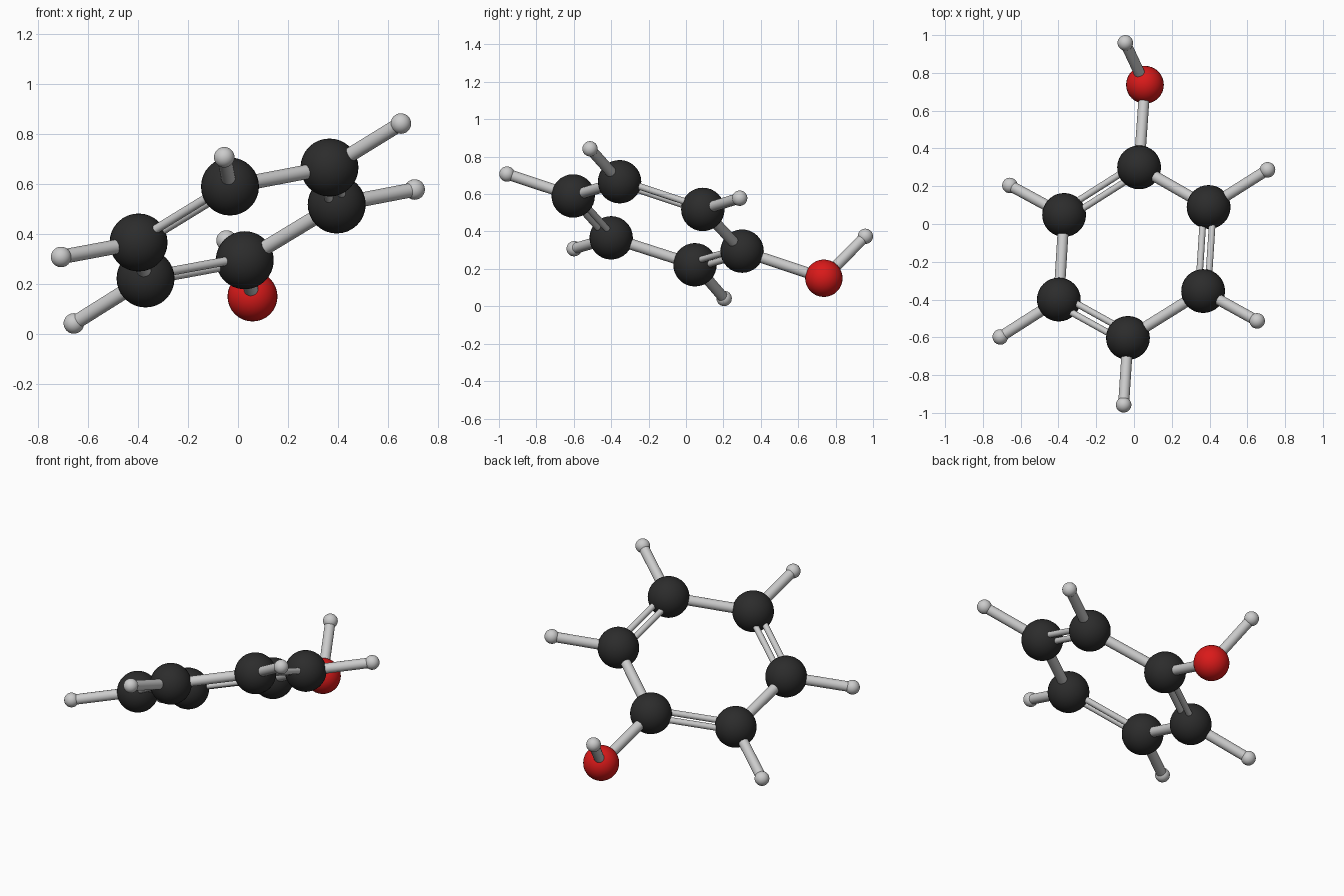
import bpy
from mathutils import Vector

if "Cube" in bpy.data.objects:
    bpy.data.objects.remove(bpy.data.objects["Cube"])


def material(name, rgb):
    m = bpy.data.materials.new(name)
    m.diffuse_color = (*rgb, 1)
    m.use_nodes = True
    m.node_tree.nodes["Principled BSDF"].inputs["Base Color"].default_value = m.diffuse_color
    return m


BLACK = material("carbon_black", (0.025, 0.025, 0.025))
RED = material("oxygen_red", (0.7, 0.01, 0.01))


def atom(name, pos, radius, mat=None):
    bpy.ops.mesh.primitive_uv_sphere_add(segments=32, ring_count=16, radius=radius, location=pos)
    ob = bpy.context.object
    ob.name = name
    bpy.ops.object.shade_smooth()
    if mat:
        ob.data.materials.append(mat)


def rod(name, a, b, radius):
    d = b - a
    bpy.ops.mesh.primitive_cylinder_add(vertices=24, radius=radius, depth=d.length, location=(a + b) / 2)
    ob = bpy.context.object
    ob.name = name
    ob.rotation_mode = 'QUATERNION'
    ob.rotation_quaternion = d.to_track_quat('Z', 'Y')
    bpy.ops.object.shade_smooth_by_angle()


# Atom centres: six ring carbons, oxygen, hydrogens
ring = [Vector(p) for p in (
    (0.027, 0.30, 0.295), (0.395, 0.09, 0.518), (0.366, -0.355, 0.666),
    (-0.032, -0.603, 0.59), (-0.398, -0.40, 0.366), (-0.37, 0.048, 0.222))]
oxygen = Vector((0.058, 0.737, 0.15))
hydroxyl = Vector((-0.046, 0.959, 0.374))
ring_h = [Vector(p) for p in (
    (0.707, 0.287, 0.578), (0.652, -0.513, 0.842), (-0.055, -0.957, 0.707),
    (-0.708, -0.598, 0.308), (-0.657, 0.204, 0.042))]

for i, p in enumerate(ring):
    atom(f"carbon_{i + 1}", p, 0.116, BLACK)
atom("oxygen", oxygen, 0.10, RED)
for i, p in enumerate(ring_h + [hydroxyl]):
    atom(f"hydrogen_{i + 1}", p, 0.041)

# Ring bonds: alternating single and double, pairs lying in the ring plane
normal = (ring[2] - ring[0]).cross(ring[4] - ring[0]).normalized()
for i in range(6):
    a, b = ring[i], ring[(i + 1) % 6]
    if i % 2:
        side = normal.cross(b - a).normalized() * 0.027
        for s, tag in ((1, "inner"), (-1, "outer")):
            rod(f"double_bond_{i + 1}_{tag}", a + s * side, b + s * side, 0.0175)
    else:
        rod(f"single_bond_{i + 1}", a, b, 0.029)

# Outer bonds
for i, p in enumerate(ring_h):
    rod(f"hydrogen_bond_{i + 1}", ring[i + 1], p, 0.029)
rod("oxygen_bond", ring[0], oxygen, 0.029)
rod("hydroxyl_bond", oxygen, hydroxyl, 0.029)
